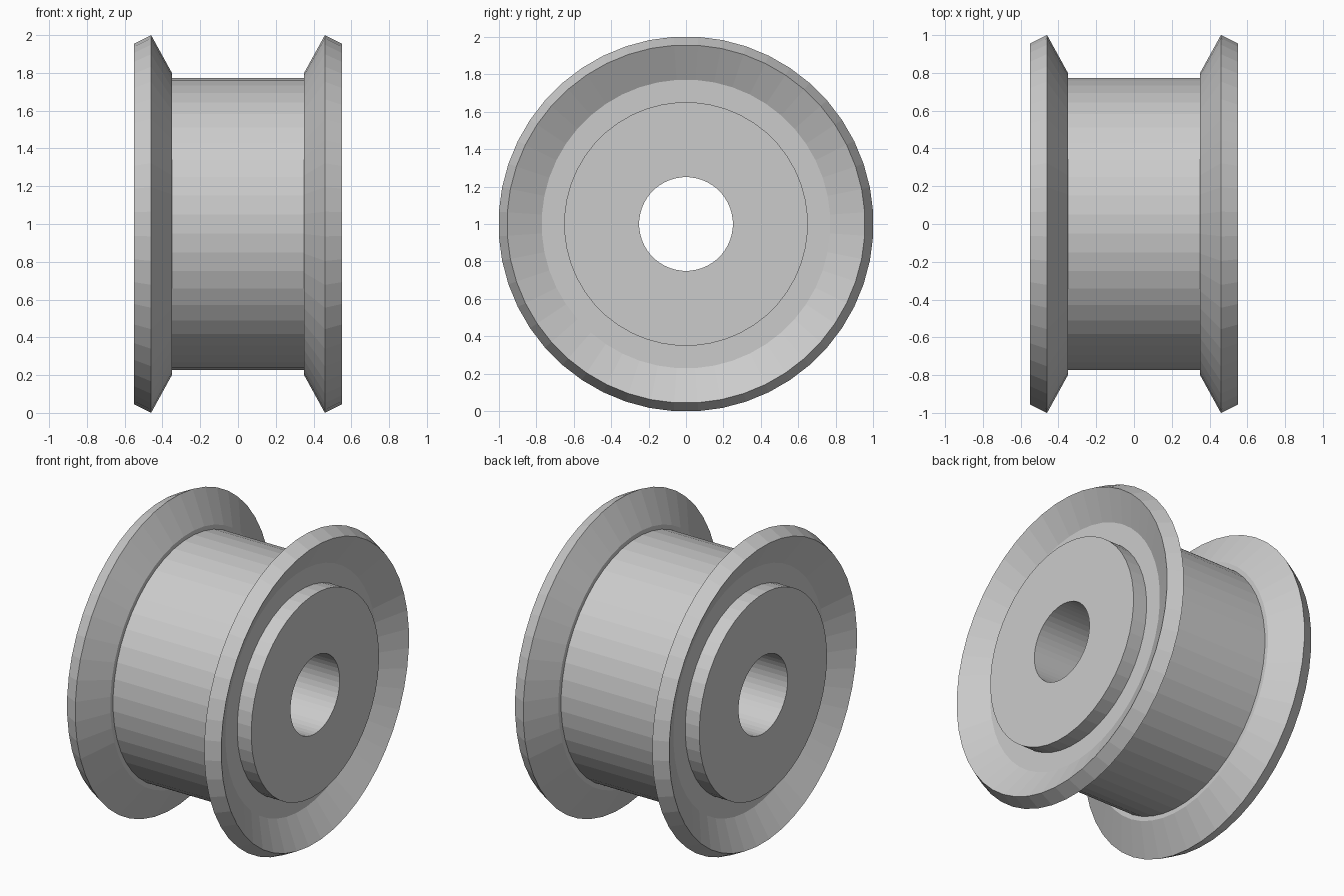
import bpy, bmesh, math
from mathutils import Matrix, Vector

if "Cube" in bpy.data.objects:
    bpy.data.objects.remove(bpy.data.objects["Cube"], do_unlink=True)

SEGMENTS = 48

# Single plain grey metal
grey = bpy.data.materials.new("grey_metal")
grey.use_nodes = True
colour = (0.6, 0.6, 0.6, 1)
grey.diffuse_color = colour
grey.node_tree.nodes["Principled BSDF"].inputs["Base Color"].default_value = colour

# Half of the cross-section as (axial position, radius), drum to bore
half_profile = [
    (0.35, 0.772),  # drum end
    (0.35, 0.80),   # flange foot
    (0.46, 1.00),   # flange crest
    (0.55, 0.955),  # outer lip
    (0.45, 0.77),   # recess floor, outer edge
    (0.45, 0.65),   # recess floor, hub edge
    (0.55, 0.65),   # hub face
    (0.55, 0.25),   # bore edge
]
profile = half_profile + [(-x, r) for x, r in reversed(half_profile)]


def lathe(name, points, material):
    """Spin a closed cross-section around the x axis."""
    bm = bmesh.new()
    half_step = math.pi / SEGMENTS
    fit = 1 / math.cos(half_step)
    verts = [bm.verts.new((x, 0, r * fit)) for x, r in points]
    edges = [bm.edges.new((a, b)) for a, b in zip(verts, verts[1:] + verts[:1])]
    # Half a step of turn puts flat facets at the front, back, top and bottom
    bmesh.ops.rotate(bm, verts=verts, cent=(0, 0, 0),
                     matrix=Matrix.Rotation(half_step, 3, "X"))
    bmesh.ops.spin(bm, geom=verts + edges, cent=(0, 0, 0), axis=(1, 0, 0),
                   angle=math.tau, steps=SEGMENTS)
    bmesh.ops.remove_doubles(bm, verts=bm.verts, dist=0.0001)
    bmesh.ops.recalc_face_normals(bm, faces=bm.faces)
    mesh = bpy.data.meshes.new(name)
    bm.to_mesh(mesh)
    bm.free()
    mesh.materials.append(material)
    obj = bpy.data.objects.new(name, mesh)
    bpy.context.collection.objects.link(obj)
    return obj


# Flanged roller standing on the ground
roller = lathe("flanged_roller", profile, grey)
roller.location = Vector((0, 0, 1))
